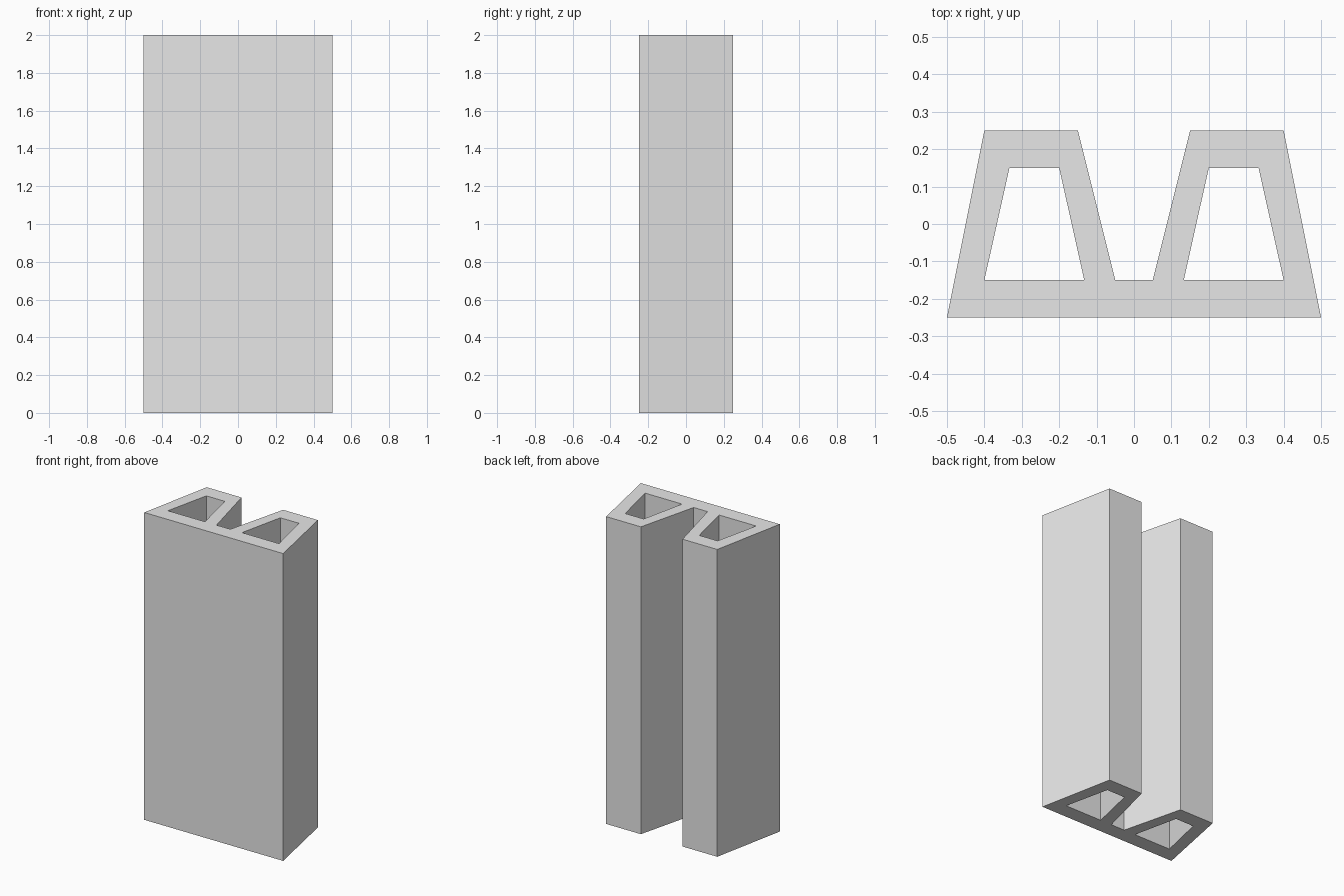
import bpy
import bmesh
from math import radians

HEIGHT = 2.0

cube = bpy.data.objects.get("Cube")
if cube:
    bpy.data.objects.remove(cube, do_unlink=True)

# Plain grey material
grey = bpy.data.materials.new("light_grey")
grey.use_nodes = True
colour = (0.8, 0.8, 0.8, 1.0)
grey.diffuse_color = colour
grey.node_tree.nodes["Principled BSDF"].inputs["Base Color"].default_value = colour


def mirrored(points):
    """The same points reflected across x = 0, in reverse order."""
    return [(-x, y) for x, y in reversed(points)]


def add_loop(bm, points):
    """Closed loop of edges on the ground plane."""
    verts = [bm.verts.new((x, y, 0)) for x, y in points]
    return [bm.edges.new((a, b)) for a, b in zip(verts, verts[1:] + verts[:1])]


# Cross-section: front plate with two hollow tapered ribs at the back
right_half = [(0.05, -0.15), (0.15, 0.25), (0.4, 0.25), (0.5, -0.25)]
cavity = [(0.133, -0.15), (0.2, 0.15), (0.333, 0.15), (0.4, -0.15)]

bm = bmesh.new()
edges = []
for loop in (right_half + mirrored(right_half), cavity, mirrored(cavity)):
    edges += add_loop(bm, loop)
bmesh.ops.triangle_fill(bm, edges=edges, use_beauty=True)
bmesh.ops.dissolve_limit(bm, angle_limit=radians(1), verts=bm.verts[:], edges=bm.edges[:])

# Raise the section to full height, keeping the lower cap
cap = bmesh.ops.extrude_face_region(bm, geom=bm.faces[:], use_keep_orig=True)
top = [v for v in cap["geom"] if isinstance(v, bmesh.types.BMVert)]
bmesh.ops.translate(bm, verts=top, vec=(0, 0, HEIGHT))
bmesh.ops.recalc_face_normals(bm, faces=bm.faces[:])

mesh = bpy.data.meshes.new("channel_profile")
bm.to_mesh(mesh)
bm.free()
mesh.materials.append(grey)
channel = bpy.data.objects.new("channel_profile", mesh)
bpy.context.scene.collection.objects.link(channel)
